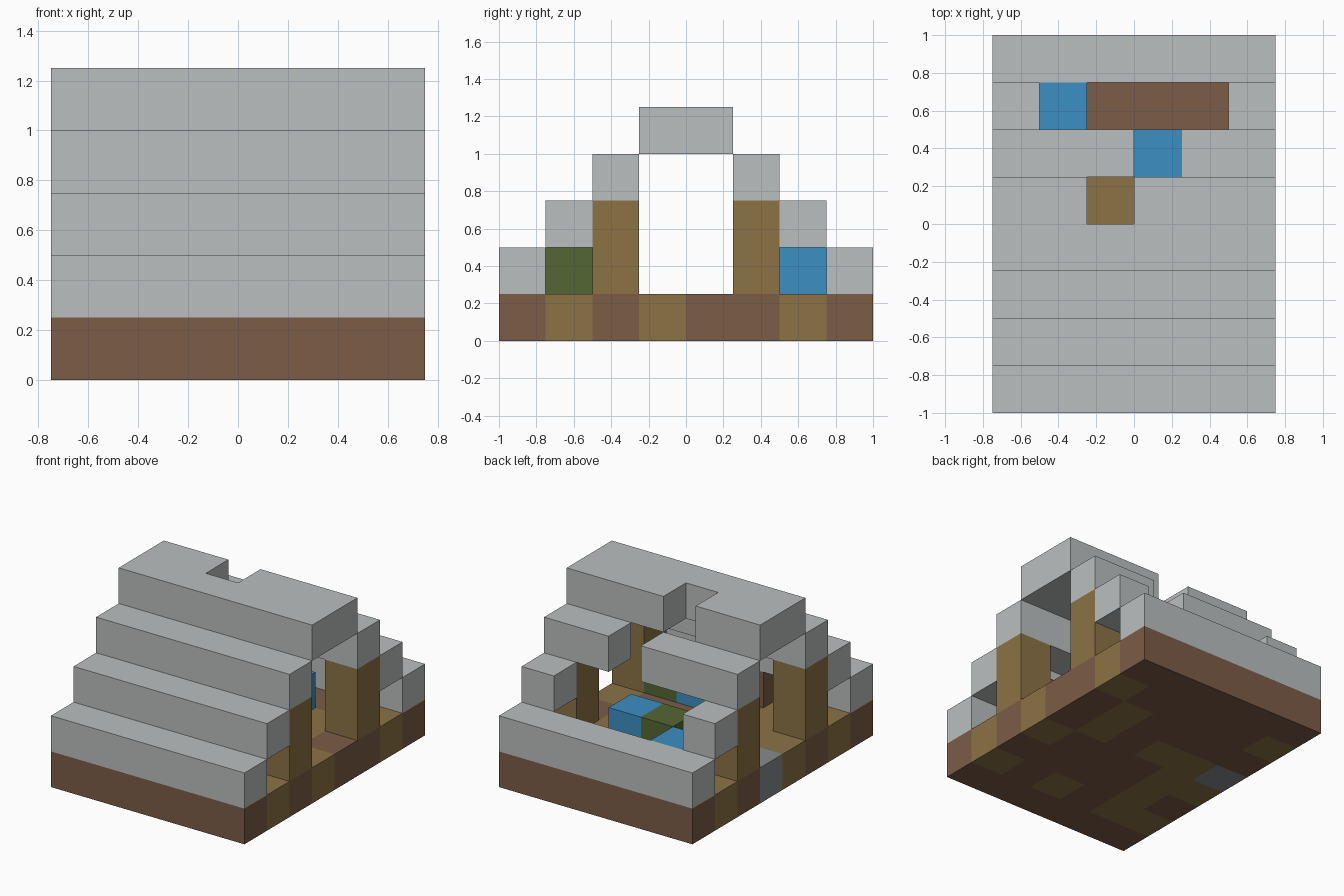
import bpy
import bmesh

default = bpy.data.objects.get("Cube")
if default:
    bpy.data.objects.remove(default, do_unlink=True)

CELL = 0.25


def material(name, rgb):
    # sRGB bytes to linear values
    lin = [((c / 255 + 0.055) / 1.055) ** 2.4 for c in rgb] + [1.0]
    mat = bpy.data.materials.new(name)
    mat.use_nodes = True
    mat.diffuse_color = lin
    mat.node_tree.nodes["Principled BSDF"].inputs["Base Color"].default_value = lin
    return mat


stone = material("pale_stone", (187, 191, 191))
brown = material("brown_wood", (124, 92, 70))
tan = material("tan_wood", (139, 115, 70))
green = material("moss_green", (85, 102, 52))
blue = material("bright_blue", (60, 143, 194))
cobble = material("dark_stone", (136, 138, 142))


def finish(name, bm, mats):
    bmesh.ops.recalc_face_normals(bm, faces=bm.faces)
    mesh = bpy.data.meshes.new(name)
    bm.to_mesh(mesh)
    bm.free()
    for mat in mats:
        mesh.materials.append(mat)
    obj = bpy.data.objects.new(name, mesh)
    bpy.context.collection.objects.link(obj)
    return obj


def extrude_up(bm, height):
    out = bmesh.ops.extrude_face_region(bm, geom=bm.faces[:])
    verts = [g for g in out["geom"] if isinstance(g, bmesh.types.BMVert)]
    bmesh.ops.translate(bm, verts=verts, vec=(0, 0, height))


def prism(name, outline, low, high, mat):
    """Raise an outline, given in cells, between two layers."""
    bm = bmesh.new()
    bm.faces.new([bm.verts.new((x * CELL, y * CELL, low * CELL)) for x, y in outline])
    extrude_up(bm, (high - low) * CELL)
    return finish(name, bm, [mat])


def box(name, x0, x1, y0, y1, low, high, mat):
    return prism(name, [(x0, y0), (x1, y0), (x1, y1), (x0, y1)], low, high, mat)


# Patchwork floor: rows run back to front, letters run from the left side (+x)
FLOOR = ("BBBBBB", "TBBBBT", "BTBBBB", "BTBTTG",
         "TBBBTT", "BBBBTB", "TBTBTT", "BBBBBB")
bm = bmesh.new()
for row in range(8):
    for col in range(6):
        x, y = 3 - col, 4 - row
        corners = [(x - 1, y - 1), (x, y - 1), (x, y), (x - 1, y)]
        bm.faces.new([bm.verts.new((a * CELL, b * CELL, 0)) for a, b in corners])
bmesh.ops.remove_doubles(bm, verts=bm.verts, dist=0.001)
extrude_up(bm, CELL)
bm.normal_update()
bmesh.ops.recalc_face_normals(bm, faces=bm.faces)
for face in bm.faces:
    # step slightly inside the face to find its cell
    spot = (face.calc_center_median() - face.normal * 0.05) / CELL
    face.material_index = "BTG".index(FLOOR[int(4 - spot.y)][int(3 - spot.x)])
finish("floor", bm, [brown, tan, cobble])

# Unbroken front roof steps
for step in range(3):
    box(f"front_roof_step_{step + 1}", -3, 3, step - 4, step - 3, step + 1, step + 2, stone)

# Back roof steps with missing blocks
box("back_roof_step_1", -3, 3, 3, 4, 1, 2, stone)
box("back_roof_step_2_left", 2, 3, 2, 3, 2, 3, stone)
box("back_roof_step_2_right", -3, -2, 2, 3, 2, 3, stone)
box("back_roof_step_3_left", 1, 3, 1, 2, 3, 4, stone)
box("back_roof_step_3_right", -3, 0, 1, 2, 3, 4, stone)

# Notched ridge
prism("roof_ridge", [(-3, -1), (3, -1), (3, 1), (0, 1), (0, 0), (-1, 0), (-1, 1), (-3, 1)],
      4, 5, stone)

# Four corner posts
for side, x in (("left", 2), ("right", -3)):
    for end, y in (("front", -2), ("back", 1)):
        box(f"{end}_{side}_post", x, x + 1, y, y + 1, 1, 3, tan)

# Loose blocks indoors
for name, x, y, mat in (
    ("back_blue_block", 0, 1, blue),
    ("back_green_block", -1, 1, green),
    ("rear_blue_block", -2, 2, blue),
    ("front_green_block", 1, -2, green),
    ("front_blue_block", 0, -2, blue),
    ("wall_green_block", 0, -3, green),
    ("wall_brown_block", -1, -3, brown),
):
    box(name, x, x + 1, y, y + 1, 1, 2, mat)
